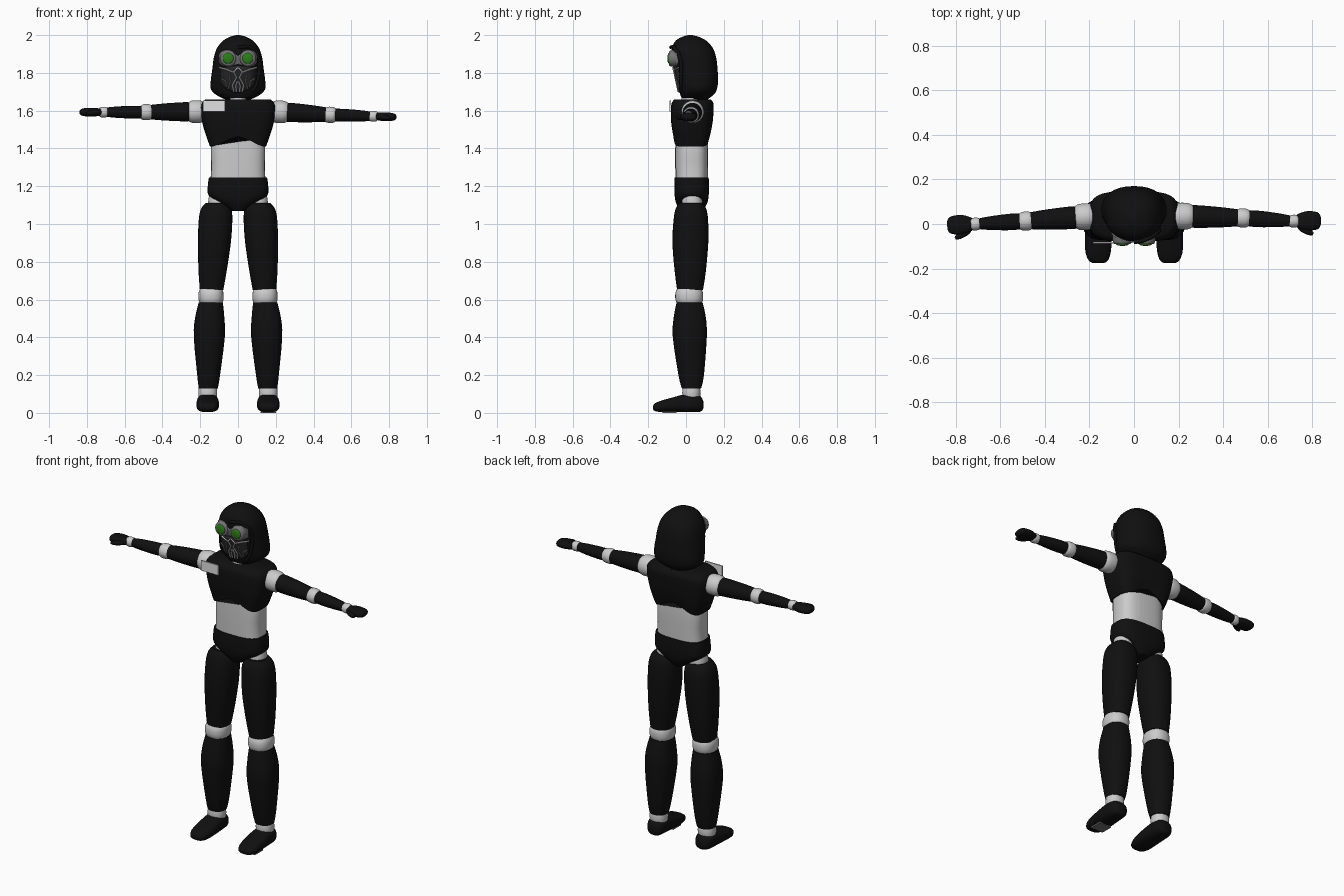
import bpy, bmesh, math
from mathutils import Matrix, Vector

if "Cube" in bpy.data.objects:
    bpy.data.objects.remove(bpy.data.objects["Cube"])


def material(name, r, g, b):
    m = bpy.data.materials.new(name)
    m.use_nodes = True
    m.diffuse_color = (r, g, b, 1)
    m.node_tree.nodes["Principled BSDF"].inputs["Base Color"].default_value = (r, g, b, 1)
    return m


BLACK = material("armour black", .005, .005, .005)
CHARCOAL = material("mask charcoal", .02, .02, .02)
GREY = material("goggle grey", .17, .17, .17)
LIGHT = material("joint light grey", .6, .6, .6)
WHITE = material("badge white", .75, .75, .75)
GREEN = material("lens green", .025, .2, .01)


def finish(name, bm, mat):
    bmesh.ops.recalc_face_normals(bm, faces=bm.faces)
    me = bpy.data.meshes.new(name)
    bm.to_mesh(me)
    bm.free()
    me.materials.append(mat)
    ob = bpy.data.objects.new(name, me)
    bpy.context.collection.objects.link(ob)
    bpy.ops.object.select_all(action='DESELECT')
    ob.select_set(True)
    bpy.context.view_layer.objects.active = ob
    bpy.ops.object.shade_smooth_by_angle(angle=math.radians(45))
    return ob


def dense(rings, sub=3):
    """Smooth the list of rings with a spline through every ring."""
    out = []
    for i in range(len(rings) - 1):
        a, b, c, d = (rings[max(0, min(len(rings) - 1, i + k))] for k in (-1, 0, 1, 2))
        for k in range(sub):
            t = k / sub
            out.append([q + .5 * t * (r - p + t * (2*p - 5*q + 4*r - s + t * (3*(q - r) + s - p)))
                        for p, q, r, s in zip(a, b, c, d)])
    return out + [list(rings[-1])]


def loft(name, rings, mat, power=2.0, matrix=Matrix(), side=1, bend=None, n=32):
    """Skin rings (t, u0, u1, v0, v1) of rounded-box outline."""
    bm = bmesh.new()
    loops = []
    for t, u0, u1, v0, v1 in dense(rings):
        loop = []
        for i in range(n):
            a = 2 * math.pi * i / n
            c, s = math.cos(a), math.sin(a)
            u = (u0 + u1 + (u1 - u0) * math.copysign(abs(c) ** (2 / power), c)) / 2
            v = (v0 + v1 + (v1 - v0) * math.copysign(abs(s) ** (2 / power), s)) / 2
            co = matrix @ Vector((u, v, t))
            if bend:
                co.z += bend(co)
            co.x *= side
            loop.append(bm.verts.new(co))
        loops.append(loop)
    for p, q in zip(loops, loops[1:]):
        for i in range(n):
            bm.faces.new((p[i], p[(i + 1) % n], q[(i + 1) % n], q[i]))
    bm.faces.new(loops[0])
    bm.faces.new(loops[-1])
    return finish(name, bm, mat)


def limb(name, p, q, rings, mat, power=2.0):
    """Loft from p to q with rings (fraction, side radius, upright radius)."""
    p, q = Vector(p), Vector(q)
    d = (q - p).normalized()
    ref = Vector((0, 0, 1)) if abs(d.z) < .9 else Vector((0, 1, 0))
    s = ref.cross(d).normalized()
    m = Matrix((s, d.cross(s), d)).transposed().to_4x4()
    m.translation = p
    length = (q - p).length
    return loft(name, [(t * length, -a, a, -b, b) for t, a, b in rings], mat, power, m)


def box(name, lo, hi, mat):
    bm = bmesh.new()
    bmesh.ops.create_cube(bm, size=1)
    for v in bm.verts:
        v.co = [l + (h - l) * (c + .5) for l, h, c in zip(lo, hi, v.co)]
    return finish(name, bm, mat)


# Torso
def arch(co):
    w = min(1, abs(co.x) / .145)
    return .055 * (1 - w * w * (3 - 2 * w)) * max(0, min(1, (1.55 - co.z) / .12))


loft("chest", [(1.41, -.148, .148, -.065, .12), (1.45, -.163, .163, -.07, .13),
               (1.52, -.185, .185, -.078, .14), (1.6, -.2, .2, -.08, .146),
               (1.64, -.192, .192, -.076, .145), (1.66, -.172, .172, -.06, .13)],
     BLACK, 3.6, bend=arch)
loft("abdomen", [(1.2, -.148, .148, -.055, .115), (1.3, -.142, .142, -.057, .117),
                 (1.4, -.144, .144, -.057, .117), (1.5, -.13, .13, -.055, .112)], LIGHT, 3)
loft("pelvis", [(1.245, -.154, .154, -.06, .12), (1.2, -.16, .16, -.062, .122),
                (1.15, -.155, .155, -.06, .12), (1.11, -.095, .095, -.052, .112),
                (1.07, -.035, .035, -.03, .09)], BLACK, 3)
loft("neck", [(1.62, -.042, .042, -.027, .06), (1.72, -.042, .042, -.02, .06)], LIGHT)
box("chest_badge", (-.185, -.088, 1.595), (-.07, -.08, 1.655), WHITE)

# Legs
FOOT = Matrix(((1, 0, 0, 0), (0, 0, 1, 0), (0, 1, 0, 0), (0, 0, 0, 1)))
for side, word in ((1, "left"), (-1, "right")):
    loft(word + "_hip", [(1.06, .055, .155, -.02, .085), (1.12, .05, .158, -.022, .087),
                         (1.18, .06, .145, -.01, .075)], LIGHT, 2.2, side=side)
    loft(word + "_thigh", [(.65, .078, .202, -.047, .09), (.75, .06, .209, -.06, .105),
                           (.9, .038, .212, -.072, .118), (1.02, .03, .208, -.066, .117),
                           (1.08, .036, .196, -.055, .107), (1.112, .06, .17, -.035, .085)],
         BLACK, 2.3, side=side)
    loft(word + "_knee", [(.575, .085, .2, -.045, .08), (.6, .077, .209, -.056, .09),
                          (.635, .077, .209, -.056, .09), (.66, .085, .2, -.045, .08)],
         LIGHT, 2.3, side=side)
    loft(word + "_shin", [(.13, .107, .208, -.022, .08), (.2, .095, .216, -.04, .095),
                          (.4, .07, .234, -.07, .11), (.5, .072, .228, -.066, .106),
                          (.585, .08, .208, -.05, .088)], BLACK, 2.3, side=side)
    loft(word + "_ankle", [(.08, .112, .208, -.018, .075), (.11, .11, .21, -.02, .077),
                           (.145, .114, .206, -.015, .072)], LIGHT, 2.2, side=side)
    loft(word + "_foot", [(-.175, .135, .185, .02, .035), (-.165, .118, .202, .01, .05),
                          (-.13, .105, .217, .004, .065), (-.07, .1, .22, .004, .082),
                          (0, .103, .218, .004, .1), (.05, .108, .214, .004, .1),
                          (.08, .118, .2, .008, .085), (.092, .14, .18, .025, .06)],
         BLACK, 2.6, FOOT, side)
box("left_sole_plate", (.12, -.125, 0), (.2, -.05, .008), GREY)

# Arms: shoulder, elbow, wrist and fingertip of each side
JOINT = [(0, .85, .85), (.25, 1, 1), (.75, 1, 1), (1, .85, .85)]
ARMS = {"left": ((.2, .036, 1.595), (.488, .027, 1.578), (.715, .013, 1.57), (.838, .015, 1.566)),
        "right": ((-.2, .034, 1.595), (-.485, .013, 1.592), (-.71, 0, 1.592), (-.838, -.006, 1.592))}
for word, points in ARMS.items():
    shoulder, elbow, wrist, tip = map(Vector, points)
    for part, at, to, back, ahead, r in (("shoulder", shoulder, elbow, .02, .062, .059),
                                         ("elbow", elbow, wrist, .028, .028, .042),
                                         ("wrist", wrist, tip, .018, .022, .028)):
        d = (to - at).normalized()
        limb(f"{word}_{part}", at - d * back, at + d * ahead,
             [(t, a * r, b * r) for t, a, b in JOINT], LIGHT)
    limb(word + "_upper_arm", shoulder.lerp(elbow, .18), elbow,
         [(0, .046, .046), (.1, .051, .051), (.6, .045, .045), (.95, .037, .037)], BLACK)
    limb(word + "_forearm", elbow, wrist,
         [(.08, .034, .033), (.3, .037, .034), (.7, .031, .03), (.96, .023, .024)], BLACK)
    limb(word + "_hand", wrist, tip,
         [(0, .016, .012), (.15, .03, .019), (.45, .043, .023), (.75, .042, .022),
          (.93, .034, .017), (1, .016, .008)], BLACK, 2.3)
    base = wrist.lerp(tip, .2) + Vector((0, -.025, -.002))
    limb(word + "_thumb", base, wrist.lerp(tip, .72) + Vector((0, -.06, -.006)),
         [(0, .01, .008), (.3, .016, .013), (.75, .014, .012), (1, .006, .005)], BLACK)

# Hooded head
HEAD = [(1.66, -.07, .07, -.02, .115), (1.69, -.125, .125, -.032, .152),
        (1.72, -.145, .145, -.038, .165), (1.76, -.144, .144, -.047, .17),
        (1.82, -.136, .136, -.06, .167), (1.88, -.128, .128, -.074, .16),
        (1.93, -.112, .112, -.075, .143), (1.97, -.08, .08, -.055, .108),
        (1.99, -.045, .045, -.022, .07), (2, -.01, .01, .01, .035)]
loft("hood", HEAD, BLACK, 2.3,
     bend=lambda c: .03 * max(0, min(1, (.05 - c.y) / .07)) if c.z < 1.665 else 0)
SECTIONS = dense(HEAD)


def on_face(x, z, lift):
    """Point on the front of the head, raised by lift."""
    for a, b in zip(SECTIONS, SECTIONS[1:]):
        if a[0] <= z <= b[0]:
            f = (z - a[0]) / (b[0] - a[0])
            _, _, w, y0, y1 = (p + f * (q - p) for p, q in zip(a, b))
            depth = (1 - min(1, abs(x) / w) ** 2.3) ** (1 / 2.3)
            return Vector((x, (y0 + y1) / 2 - (y1 - y0) / 2 * depth - lift, z))


def face_plate(name, columns, mat, lift):
    """Curved plate from mirrored columns (x, low z, high z)."""
    bm = bmesh.new()
    full = [(-x, a, b) for x, a, b in columns[:0:-1]] + columns
    grid = [[bm.verts.new(on_face(x, a + (b - a) * k / 6, lift)) for k in range(7)]
            for x, a, b in full]
    for p, q in zip(grid, grid[1:]):
        for k in range(6):
            bm.faces.new((p[k], q[k], q[k + 1], p[k + 1]))
    ob = finish(name, bm, mat)
    ob.modifiers.new("thickness", 'SOLIDIFY').thickness = .006
    ob.modifiers["thickness"].offset = 0


def strip(name, pts, mat, radius):
    """Raised line over the face through (x, z) points."""
    path = [(a[0] + (b[0] - a[0]) * k / 4, a[1] + (b[1] - a[1]) * k / 4)
            for a, b in zip(pts, pts[1:]) for k in range(4)] + [pts[-1]]
    cu = bpy.data.curves.new(name, 'CURVE')
    cu.dimensions = '3D'
    cu.bevel_depth, cu.bevel_resolution, cu.use_fill_caps = radius, 2, True
    sp = cu.splines.new('POLY')
    sp.points.add(len(path) - 1)
    for p, (x, z) in zip(sp.points, path):
        p.co = (*on_face(x, z, .007), 1)
    cu.materials.append(mat)
    bpy.context.collection.objects.link(bpy.data.objects.new(name, cu))


face_plate("breathing_mask", [(0, 1.695, 1.84), (.03, 1.7, 1.835), (.06, 1.715, 1.83),
                              (.09, 1.745, 1.83)], CHARCOAL, .002)
face_plate("goggle_frame", [(0, 1.845, 1.89), (.025, 1.838, 1.905), (.05, 1.83, 1.922),
                            (.08, 1.836, 1.918), (.1, 1.855, 1.9)], GREY, .005)
for side, word in ((1, "left"), (-1, "right")):
    x = side * .052
    limb(word + "_goggle", (x, -.045, 1.877), (x, -.09, 1.877),
         [(0, .045, .045), (.6, .044, .044), (.9, .04, .04), (1, .035, .035)], GREY)
    limb(word + "_lens", (x, -.085, 1.877), (x, -.098, 1.877),
         [(0, .029, .029), (.6, .027, .027), (.9, .018, .018), (1, .006, .006)], GREEN)
    lines = {"cheek_line": [(.1, 1.828), (.06, 1.818), (.025, 1.803), (0, 1.828)],
             "muzzle_line": [(.022, 1.803), (.008, 1.775), (.03, 1.735), (.022, 1.7)],
             "chin_line": [(.003, 1.755), (.012, 1.73), (.008, 1.7)],
             "vent_line": [(.045, 1.79), (.04, 1.755), (.052, 1.715)],
             "jaw_line": [(.088, 1.77), (.065, 1.755), (.062, 1.725)]}
    for part, pts in lines.items():
        strip(f"{word}_{part}", [(side * a, b) for a, b in pts],
              GREY if part in ("vent_line", "jaw_line") else LIGHT, .004)
    # Edge of the hood opening
    strip(word + "_hood_rim", [(0, 1.935), (.06, 1.94), (.1, 1.91), (.115, 1.86),
                               (.112, 1.8), (.1, 1.74), (.075, 1.7)], BLACK, .009)
